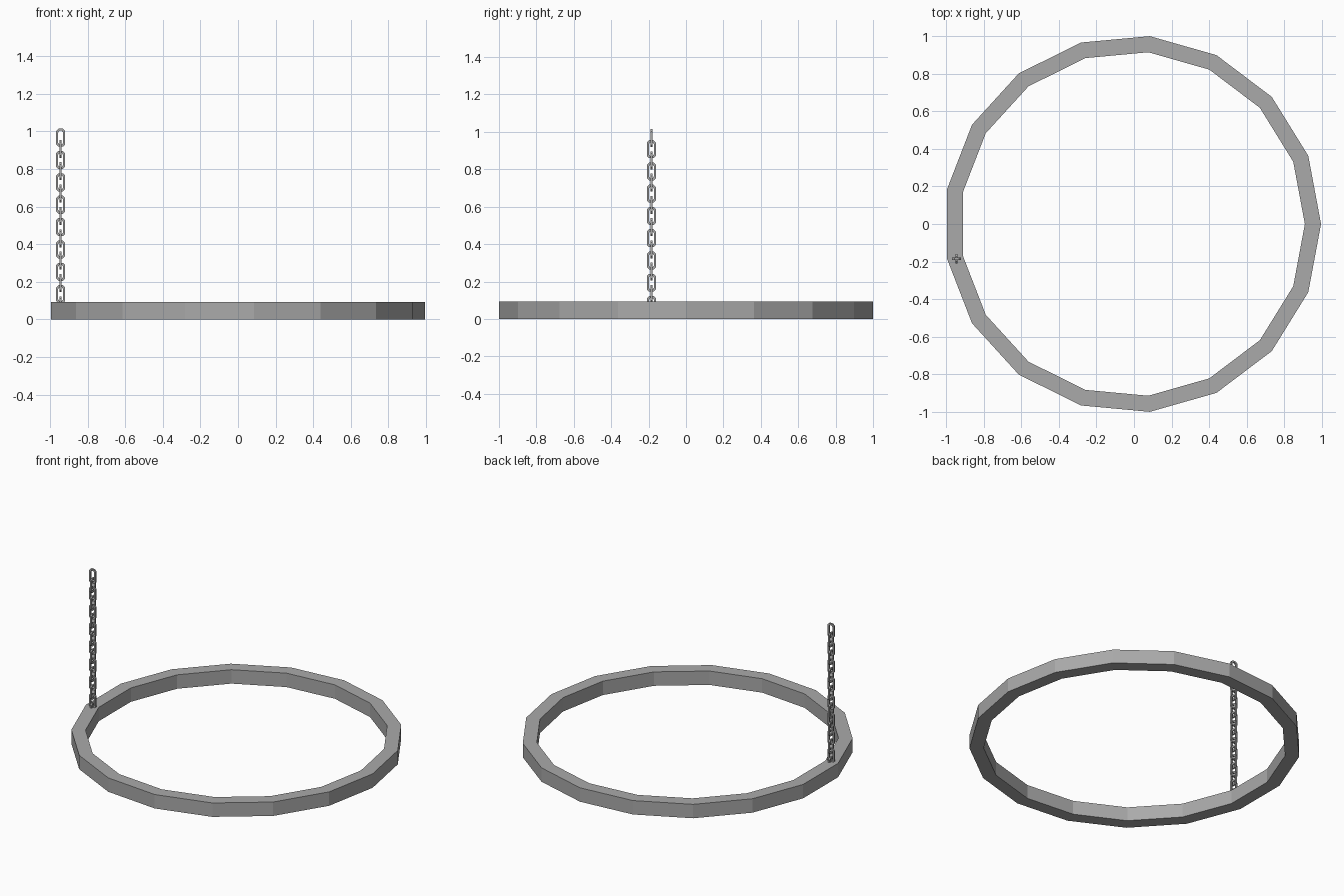
import bpy, bmesh, math
from mathutils import Vector

if "Cube" in bpy.data.objects:
    bpy.data.objects.remove(bpy.data.objects["Cube"])


def material(name, value):
    m = bpy.data.materials.new(name)
    m.diffuse_color = (value, value, value, 1)
    m.use_nodes = True
    m.node_tree.nodes["Principled BSDF"].inputs["Base Color"].default_value = m.diffuse_color
    return m


def add_object(name, bm, mat):
    bmesh.ops.recalc_face_normals(bm, faces=bm.faces)
    me = bpy.data.meshes.new(name)
    bm.to_mesh(me)
    bm.free()
    me.materials.append(mat)
    ob = bpy.data.objects.new(name, me)
    bpy.context.collection.objects.link(ob)
    return ob


def skin_loops(bm, sections):
    """Join a closed cycle of closed sections with quads."""
    rings = [[bm.verts.new(p) for p in s] for s in sections]
    n, k = len(rings), len(rings[0])
    for i in range(n):
        a, b = rings[i], rings[(i + 1) % n]
        for j in range(k):
            bm.faces.new((a[j], a[(j + 1) % k], b[(j + 1) % k], b[j]))


grey = material("metal grey", 0.4)

# Flat-sided ring: 17 segments with a square section
SIDES, R_OUT, R_IN, HEIGHT, SHIFT = 17, 1.004, 0.918, 0.093, -0.0085
sections = []
for i in range(SIDES):
    a = math.tau * i / SIDES
    c, s = math.cos(a), math.sin(a)
    sections.append([(r * c + SHIFT, r * s, z) for r, z in
                     ((R_IN, 0), (R_OUT, 0), (R_OUT, HEIGHT), (R_IN, HEIGHT))])
bm = bmesh.new()
skin_loops(bm, sections)
add_object("ring", bm, grey)


# Chain: oblong links with cut corners, alternately turned by 90 degrees
def link_sections(z, turned):
    w, h, cut, t = 0.024, 0.048, 0.012, 0.0055
    outer = [(w, h - cut), (w - cut, h), (cut - w, h), (-w, h - cut),
             (-w, cut - h), (cut - w, -h), (w - cut, -h), (w, cut - h)]
    out = []
    for x, y in outer:
        ix, iy = x * (w - 2 * t) / w, y * (h - 2 * t) / h
        loop = [(x, -t, y), (x, t, y), (ix, t, iy), (ix, -t, iy)]
        if turned:
            loop = [(-b, a, c) for a, b, c in loop]
        out.append([Vector(p) + Vector((-0.944, -0.185, z)) for p in loop])
    return out


bm = bmesh.new()
for i in range(16):
    skin_loops(bm, link_sections(0.967 - 0.0595 * i, i % 2 == 1))
add_object("chain", bm, grey)
